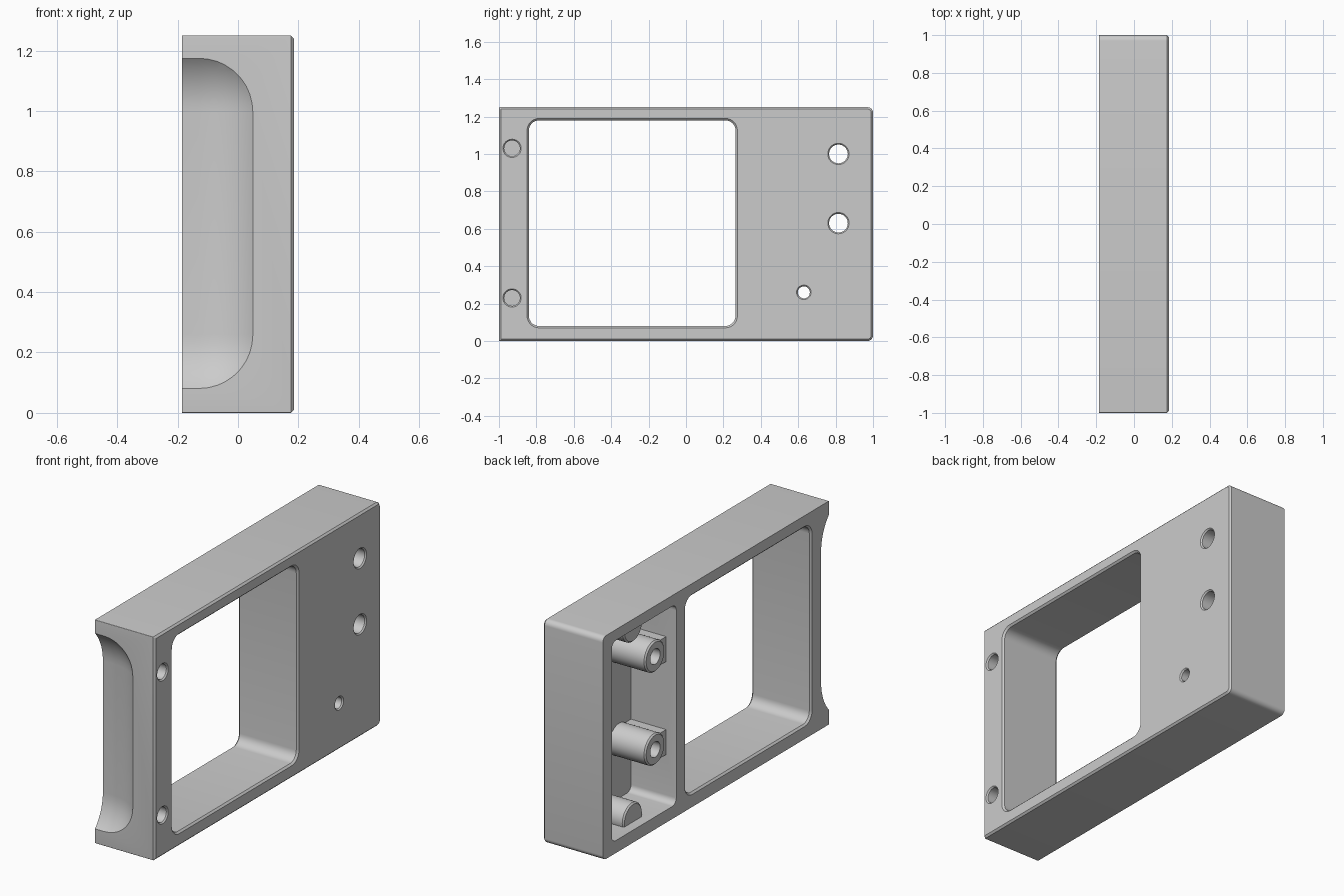
import bpy, bmesh, math

cube = bpy.data.objects.get("Cube")
if cube:
    bpy.data.objects.remove(cube, do_unlink=True)

X = 0.185            # half thickness
CH = 0.01            # small edge chamfer

grey = bpy.data.materials.new("plain_grey")
grey.use_nodes = True
grey.diffuse_color = (0.6, 0.6, 0.6, 1)
grey.node_tree.nodes["Principled BSDF"].inputs["Base Color"].default_value = (0.6, 0.6, 0.6, 1)


def finish(name, bm):
    bmesh.ops.recalc_face_normals(bm, faces=bm.faces)
    mesh = bpy.data.meshes.new(name)
    bm.to_mesh(mesh)
    bm.free()
    mesh.materials.append(grey)
    ob = bpy.data.objects.new(name, mesh)
    bpy.context.collection.objects.link(ob)
    return ob


def outline(y0, y1, z0, z1, front_r, back_r, seg):
    """Rounded rectangle in the y-z plane."""
    corners = [(y1, z1, -1, -1, 0, back_r), (y0, z1, 1, -1, 1, front_r),
               (y0, z0, 1, 1, 2, front_r), (y1, z0, -1, 1, 3, back_r)]
    pts = []
    for y, z, sy, sz, quarter, r in corners:
        for i in range(seg):
            a = (quarter + i / (seg - 1)) * math.pi / 2
            pts.append((y + sy * r + r * math.cos(a), z + sz * r + r * math.sin(a)))
    return pts


def loft(name, rings, y0, y1, z0, z1, front_r, back_r=None, seg=8):
    """Solid along x; each ring is (x, outward growth)."""
    back_r = front_r if back_r is None else back_r
    bm = bmesh.new()
    loops = []
    for x, g in rings:
        pts = outline(y0 - g, y1 + g, z0 - g, z1 + g,
                      max(front_r + g, 0.002), max(back_r + g, 0.002), seg)
        loops.append([bm.verts.new((x, y, z)) for y, z in pts])
    for a, b in zip(loops, loops[1:]):
        for i in range(len(a)):
            j = (i + 1) % len(a)
            bm.faces.new((a[i], a[j], b[j], b[i]))
    bm.faces.new(loops[0])
    bm.faces.new(loops[-1])
    bmesh.ops.remove_doubles(bm, verts=bm.verts, dist=1e-5)
    return finish(name, bm)


def rod(name, rings, y, z, r):
    return loft(name, rings, y - r, y + r, z - r, z + r, r, seg=9)


def cut(target, cutter):
    """Subtract the cutter, bake the result and drop the cutter."""
    mod = target.modifiers.new("cut", "BOOLEAN")
    mod.operation = "DIFFERENCE"
    mod.solver = "EXACT"
    mod.object = cutter
    cutter.hide_render = True
    deps = bpy.context.evaluated_depsgraph_get()
    mesh = bpy.data.meshes.new_from_object(target.evaluated_get(deps))
    target.modifiers.clear()
    target.data = mesh
    bpy.data.objects.remove(cutter, do_unlink=True)


# Main block with a chamfered +x face and rounded back corners
frame = loft("housing_frame", [(-X, 0), (X - CH, 0), (X, -CH)],
             -1, 1, 0, 1.25, 0.003, 0.03)

# Large window, chamfered on both sides
flare = 0.03
cut(frame, loft("window_cutter",
                [(-X - flare + CH, flare), (-X + CH, 0), (X - CH, 0), (X + flare - CH, flare)],
                -0.84, 0.265, 0.08, 1.18, 0.055))

# Rear pocket with standing bosses left inside it
pocket = loft("pocket_cutter", [(-0.3, 0), (0.095, 0)], 0.35, 0.92, 0.07, 1.19, 0.035)
boss_span = [(-0.128, -0.008), (-0.12, 0), (0.2, 0)]
screw_bosses = [(0.455, 0.92), (0.455, 0.40)]
for y, z in screw_bosses:
    cut(pocket, rod("boss", boss_span, y, z, 0.088))
    cut(pocket, loft("rib", [(-0.122, 0), (0.2, 0)], 0.3, y, z - 0.07, z + 0.07, 0.003, seg=2))
for z in (0.09, 1.16):
    cut(pocket, rod("half_boss", boss_span, 0.65, z, 0.085))
cut(frame, pocket)

# Screw holes in the bosses
for y, z in screw_bosses:
    cut(frame, rod("screw_hole", [(-0.3, 0), (0.02, 0)], y, z, 0.043))

# Through holes and blind holes on the +x face
for y, z, r, depth in ((0.815, 1.0, 0.05, 0.2), (0.815, 0.63, 0.05, 0.2),
                       (0.63, 0.26, 0.032, 0.2),
                       (-0.93, 1.03, 0.042, 0.1), (-0.93, 0.23, 0.042, 0.1)):
    cut(frame, rod("face_hole", [(X - depth, 0), (X - 0.007, 0), (X + 0.013, 0.02)], y, z, r))

# Scooped finger grip on the front
bm = bmesh.new()
bmesh.ops.create_cube(bm, size=1)
low, high = (-1.0, -1.9, -0.006), (0.136, -0.93, 1.261)
for v in bm.verts:
    v.co = [h if c > 0 else l for c, l, h in zip(v.co, low, high)]
bmesh.ops.bevel(bm, geom=list(bm.edges), offset=0.266, segments=14,
                profile=0.5, affect="EDGES")
cut(frame, finish("grip_cutter", bm))

# Smooth shading with crisp edges
bpy.ops.object.select_all(action="DESELECT")
frame.select_set(True)
bpy.context.view_layer.objects.active = frame
bpy.ops.object.shade_smooth_by_angle(angle=math.radians(30))
